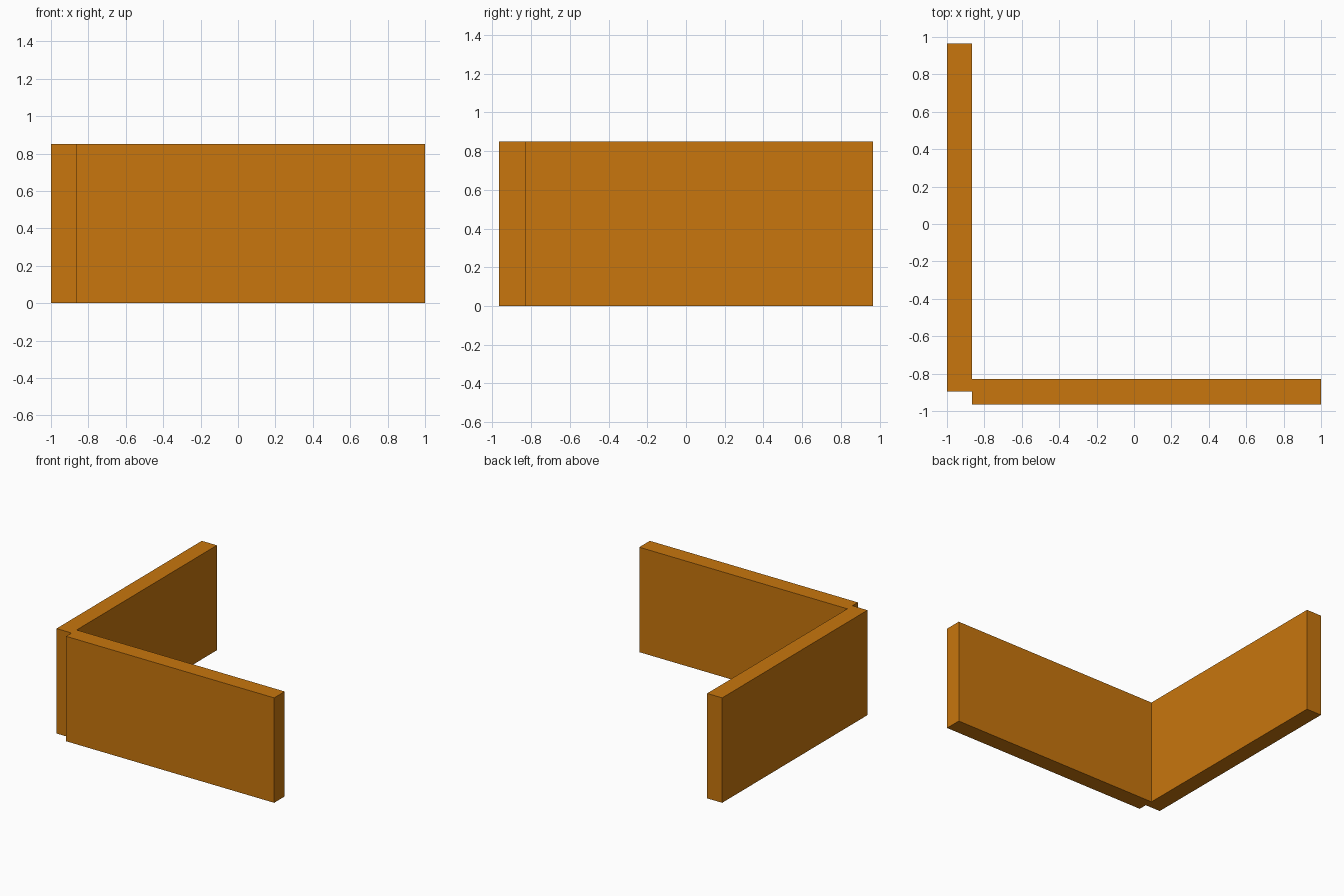
import bpy

if "Cube" in bpy.data.objects:
    bpy.data.objects.remove(bpy.data.objects["Cube"])

HEIGHT = 0.85

# single orange colour
orange = bpy.data.materials.new("orange")
orange.diffuse_color = (0.578, 0.181, 0.004, 1.0)
orange.use_nodes = True
orange.node_tree.nodes["Principled BSDF"].inputs["Base Color"].default_value = orange.diffuse_color


def wall(name, x0, x1, y0, y1):
    """Upright slab standing on the ground between the given limits."""
    bpy.ops.mesh.primitive_cube_add(size=1)
    ob = bpy.context.object
    ob.name = name
    ob.scale = (x1 - x0, y1 - y0, HEIGHT)
    ob.location = ((x0 + x1) / 2, (y0 + y1) / 2, HEIGHT / 2)
    bpy.ops.object.transform_apply(location=True, rotation=False, scale=True)
    ob.data.materials.append(orange)
    return ob


# two walls meeting at a slightly stepped corner
wall("left_wall", -1.0, -0.865, -0.895, 0.965)
wall("front_wall", -0.865, 1.0, -0.965, -0.83)
